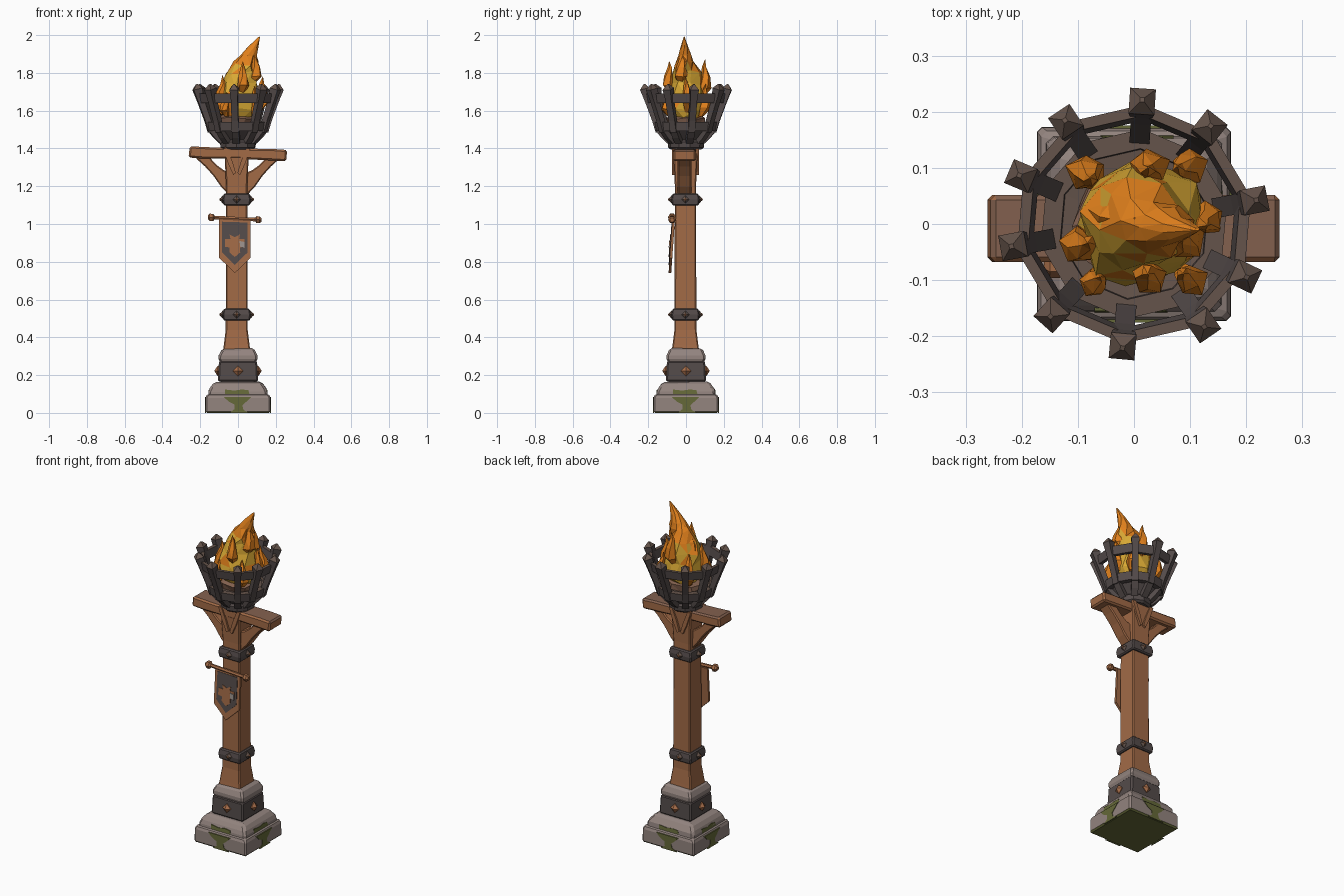
import bpy, bmesh, math, random
from mathutils import Vector, Matrix

if "Cube" in bpy.data.objects:
    bpy.data.objects.remove(bpy.data.objects["Cube"])
random.seed(4)


def material(name, rgb):
    m = bpy.data.materials.new(name)
    m.diffuse_color = (*rgb, 1)
    m.use_nodes = True
    m.node_tree.nodes["Principled BSDF"].inputs["Base Color"].default_value = m.diffuse_color
    return m


WOOD = material("wood", (.36, .145, .062))
WORN = material("worn wood", (.23, .12, .078))
IRON = material("dark iron", (.088, .070, .068))
RUST = material("rusty iron", (.13, .088, .070))
STONE = material("stone", (.29, .23, .21))
MOSS = material("moss", (.13, .14, .04))
ORANGE = material("orange flame", (.76, .22, .012))
YELLOW = material("yellow flame", (.70, .40, .035))
COPPER = material("copper stud", (.40, .16, .07))
PALE = material("pale patch", (.33, .29, .27))


def loft(name, rings, mats, rule=None, rot=0, bevel=0, closed=False, tri=False):
    """Skin equal-length rings of points; rule(centre, normal) picks the material slot."""
    bm = bmesh.new()
    rows = [[bm.verts.new(p) for p in r] for r in rings]
    n = len(rows[0])
    pairs = list(zip(rows, rows[1:])) + ([(rows[-1], rows[0])] if closed else [])
    for a, b in pairs:
        for i in range(n):
            j = (i + 1) % n
            bm.faces.new((a[i], a[j], b[j], b[i]))
    if not closed:
        bm.faces.new(rows[0])
        bm.faces.new(rows[-1])
    bmesh.ops.rotate(bm, verts=bm.verts, cent=(0, 0, 0), matrix=Matrix.Rotation(rot, 3, 'Z'))
    if tri:
        bmesh.ops.triangulate(bm, faces=bm.faces)
    bmesh.ops.recalc_face_normals(bm, faces=bm.faces)
    bm.normal_update()
    if rule:
        for f in bm.faces:
            f.material_index = rule(f.calc_center_median(), f.normal)
    me = bpy.data.meshes.new(name)
    bm.to_mesh(me)
    bm.free()
    ob = bpy.data.objects.new(name, me)
    bpy.context.collection.objects.link(ob)
    for m in (mats if isinstance(mats, (list, tuple)) else [mats]):
        me.materials.append(m)
    if bevel:
        b = ob.modifiers.new("bevel", 'BEVEL')
        b.width, b.segments, b.limit_method = bevel, 1, 'ANGLE'
    return ob


def square(z, h, cx=0, cy=0, j=0):
    u = lambda: random.uniform(-j, j)
    return [(cx + sx * h + u(), cy + sy * h + u(), z + u()) for sx, sy in ((-1, -1), (1, -1), (1, 1), (-1, 1))]


def circle(z, rx, ry=None, cx=0, cy=0, n=10, off=0.0, j=0):
    ry = ry or rx
    u = lambda: random.uniform(-j, j)
    return [(cx + rx * math.cos(off + math.tau * i / n) + u(),
             cy + ry * math.sin(off + math.tau * i / n) + u(), z + u()) for i in range(n)]


def strip(name, pairs, w, mat, rot=0, cy=0, bevel=0, rule=None):
    """Bar of width 2w whose inner/outer edges are x0,z0,x1,z1 pairs."""
    return loft(name, [[(a, cy - w, b), (c, cy - w, d), (c, cy + w, d), (a, cy + w, b)]
                       for a, b, c, d in pairs], mat, rule, rot, bevel)


def plate(name, pts, y, mat, t=.006, rot=0):
    return loft(name, [[(x, y(z), z) for x, z in pts], [(x, y(z) + t, z) for x, z in pts]], mat, rot=rot)


def stud(name, z, d, size, depth, mat, rot, c=0):
    pts = ((-size, 0), (0, -size), (size, 0), (0, size))
    return loft(name, [[(c + x * s, c - d - o, z + q * s) for x, q in pts]
                       for s, o in ((1, -.01), (1, .004), (.1, depth))], mat, rot=rot)


# stone plinth, mossy underneath
loft("plinth_lower", [square(0, .173), square(.088, .172), square(.1, .160)], [STONE, MOSS],
     lambda c, n: int(n.z < -.9), bevel=.014)
loft("plinth_upper", [square(.08, .158), square(.125, .153, j=.003), square(.165, .125, j=.003)], STONE, bevel=.012)
loft("plinth_neck", [square(.15, .092), square(.27, .096), square(.295, .107), square(.34, .084, j=.003)],
     STONE, bevel=.01)
loft("plinth_iron_band", [square(.165, .106), square(.275, .101)], IRON, bevel=.008)

# moss streaks and plinth studs on each side
for k in range(4):
    a = k * math.pi / 2
    plate("moss_low", [(-.075, .085), (.07, .085), (.045, .06), (.022, .04), (.03, .015), (.06, 0),
                       (-.045, 0), (-.018, .02), (-.02, .045), (-.05, .06)], lambda z: -.1755, MOSS, rot=a)
    plate("moss_high", [(-.07, .1), (.06, .1), (.055, .12), (.02, .124), (-.02, .118), (-.07, .124)],
          lambda z: -.1595 + (z - .08) * .11, MOSS, rot=a)
    stud("plinth_stud", .222, .104, .027, .02, COPPER, a)

# timber post with flared foot and head
PX, PY = -.007, -.003
loft("post", [square(z, h, PX, PY) for z, h in ((.32, .074), (.36, .068), (.44, .058), (1.2, .056), (1.3, .061), (1.41, .066))],
     WOOD, bevel=.006)
for s in (-1, 1):
    for k in range(2):
        strip("post_splinter", [(-.007 + s * .004, 1.27, -.007 + s * .018, 1.26),
                                (-.007 + s * .022, 1.33, -.007 + s * .045, 1.32),
                                (-.007 + s * .05, 1.4, -.007 + s * .072, 1.4)], .008, WOOD, cy=(-.067, .062)[k])

# iron straps round the post
for z in (.52, 1.13):
    loft("post_strap", [square(z - .032, .07, PX, PY), square(z, .074, PX, PY), square(z + .032, .068, PX, PY)],
         IRON, bevel=.006)
    for k in range(4):
        stud("strap_stud", z, .07, .021, .02, RUST, k * math.pi / 2).location = (PX, PY, 0)
        stud("strap_stud_tip", z, .084, .008, .008, COPPER, k * math.pi / 2).location = (PX, PY, 0)

# cross beam with worn top, and curved braces
strip("cross_beam", [(-.262, 1.352, -.255, 1.412), (-.19, 1.347, -.19, 1.408), (0, 1.345, 0, 1.40),
                     (.19, 1.336, .19, 1.397), (.255, 1.332, .26, 1.392)], .06, [WOOD, WORN],
      cy=-.008, bevel=.009, rule=lambda c, n: int(n.z > .8))
for s in (-1, 1):
    strip("brace", [(s * .04, 1.27, s * .045, 1.15), (s * .075, 1.285, s * .088, 1.195),
                    (s * .11, 1.31, s * .13, 1.255), (s * .135, 1.335, s * .175, 1.305),
                    (s * .155, 1.365, s * .225, 1.35)], .036, WOOD, cy=-.008, bevel=.006)

# banner rod with knobs
loft("banner_rod", [[(x, -.074 + r * math.cos(t), 1.028 - .05 * x + r * math.sin(t))
                     for t in [math.tau * i / 6 for i in range(6)]]
                    for x, r in ((-.16, .012), (-.15, .022), (-.132, .022), (-.124, .011),
                                 (.09, .011), (.098, .021), (.114, .021), (.124, .012))], WOOD)

# banner cloth, field and simple emblem
hang = lambda d: (lambda z: -.064 - d - (1.03 - z) * .07)
cloth = [(-.1, 1.025), (.066, 1.02), (.066, .82), (.03, .785), (-.017, .74), (-.062, .785), (-.1, .82)]
plate("banner_cloth", cloth, hang(.008), WOOD, .014)
plate("banner_field", [(-.017 + (x + .017) * .8, .9 + (z - .9) * .8 + .012) for x, z in cloth], hang(.011), IRON)
plate("banner_emblem", [(-.045, .945), (-.017, .93), (.01, .945), (.006, .92), (.035, .92), (.035, .88), (.01, .875),
                        (.012, .85), (-.017, .825), (-.046, .85), (-.044, .875), (-.07, .88), (-.07, .92), (-.04, .92)],
      hang(.014), WOOD)
plate("banner_patch", [(.008, .91), (.034, .905), (.036, .875), (.012, .88)], hang(.017), PALE)

# brazier bowl
OFF = math.radians(13)
loft("bowl", [circle(z, r, off=OFF) for z, r in
              ((1.395, .082), (1.405, .095), (1.435, .098), (1.445, .086), (1.495, .135), (1.53, .14), (1.525, .08))],
     [IRON, RUST], lambda c, n: int(n.z > .8))


def hoop(name, z0, z1, r0, r1, t, mats):
    sect = ((r0, z0), (r1, z1), (r1 - t, z1), (r0 - t, z0))
    rings = []
    for i in range(10):
        a = OFF + math.tau * i / 10
        rings.append([(r * math.cos(a), r * math.sin(a), z) for r, z in sect])
    return loft(name, rings, mats, lambda c, n: int(n.z > .7), closed=True)


hoop("lower_hoop", 1.492, 1.54, .162, .170, .035, [IRON, RUST])
hoop("upper_hoop", 1.64, 1.69, .205, .214, .02, [IRON, RUST])

# ten basket bars with pointed outward tips, and claws under the bowl
for k in range(10):
    a = OFF + math.tau * k / 10 + random.uniform(-.06, .06)
    strip("basket_bar", [(.125, 1.49, .16, 1.485), (.148, 1.55, .178, 1.545), (.178, 1.64, .212, 1.635),
                         (.19, 1.685, .228, 1.675)], .018, IRON, rot=a)
    tip = [[(r + x, y, z + x * -.25) for x, y in ((-h, -h), (h, -h), (h, h), (-h, h))]
           for r, z, h in ((.206, 1.67, .018), (.219, 1.715, .023), (.222, 1.74, .004))]
    loft("bar_tip", tip, [IRON, RUST], lambda c, n: int(n.z > .4), rot=a)
    strip("bowl_claw", [(.075, 1.44, .096, 1.425), (.10, 1.475, .128, 1.455), (.13, 1.51, .158, 1.492)],
          .019, IRON, rot=a)

# ember bed
loft("embers", [circle(1.52, .10, j=.006), circle(1.56, .105, j=.008), circle(1.585, .06, j=.008)], WORN, tri=True)

# faceted flame body leaning into one tip
body = ((1.565, .01, 0, .085, .085), (1.61, .01, 0, .112, .108), (1.68, .01, .005, .112, .105),
        (1.745, .01, .005, .098, .09), (1.80, .02, .005, .078, .07), (1.85, .042, 0, .06, .052),
        (1.89, .055, -.005, .045, .036), (1.935, .078, -.008, .028, .022), (1.99, .112, -.01, .004, .004))
loft("flame_body", [circle(z, rx, ry, cx, cy, 9, i * .3, .013 if rx > .05 else .002)
                    for i, (z, cx, cy, rx, ry) in enumerate(body)], [YELLOW, ORANGE],
     lambda c, n: int(c.z > 1.83 or n.z > .5 or random.random() < .14), tri=True)


# orange tongues curling up round the body
def tongue(base, tip, r):
    b, t = Vector(base), Vector(tip)
    out = Vector((b.x, b.y, 0)).normalized() * .018
    rings = []
    for i, (f, s) in enumerate(((0, .5), (.25, 1), (.55, .7), (.8, .38), (1, .04))):
        p = b.lerp(t, f) + out * math.sin(f * math.pi * 1.6)
        rings.append(circle(p.z, r * s, r * s, p.x, p.y, 5, i * .35, .004 * s))
    loft("flame_tongue", rings, ORANGE, tri=True)


for spec in (((-.075, -.03, 1.58), (-.098, -.04, 1.785), .036), ((.10, .01, 1.59), (.148, .0, 1.78), .034),
             ((.02, -.07, 1.69), (.03, -.105, 1.86), .034), ((.02, .075, 1.67), (.03, .118, 1.87), .036),
             ((-.06, -.085, 1.57), (-.07, -.108, 1.70), .028), ((.085, -.085, 1.57), (.10, -.10, 1.73), .030),
             ((-.07, .075, 1.57), (-.09, .095, 1.76), .034), ((.085, .08, 1.57), (.09, .115, 1.74), .032),
             ((-.035, .01, 1.70), (-.015, .015, 1.88), .042), ((.065, -.02, 1.74), (.105, -.025, 1.91), .038)):
    tongue(*spec)
